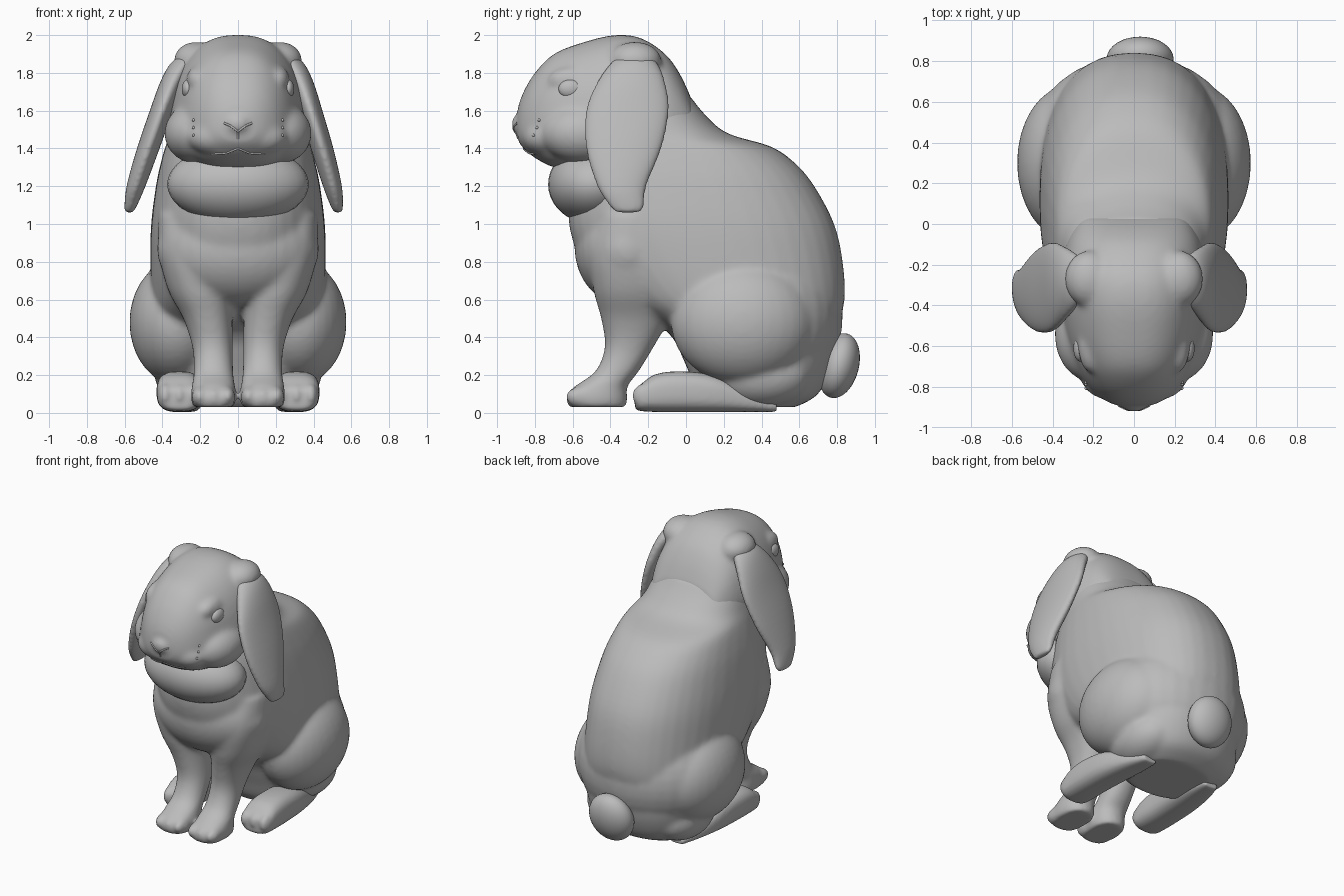
import bpy
import bmesh
from math import cos, sin, pi, copysign
from mathutils import Matrix, Vector
from mathutils.bvhtree import BVHTree

cube = bpy.data.objects.get("Cube")
if cube:
    bpy.data.objects.remove(cube, do_unlink=True)

grey = bpy.data.materials.new("stone_grey")
grey.use_nodes = True
grey.diffuse_color = (0.5, 0.5, 0.5, 1)
shader = next(n for n in grey.node_tree.nodes if n.type == 'BSDF_PRINCIPLED')
shader.inputs["Base Color"].default_value = grey.diffuse_color
shader.inputs["Roughness"].default_value = 0.8

SIDES = {"left": 1, "right": -1}


def spline(rows, steps=4):
    """Smoothly interpolate a list of loft sections."""
    out = []
    for i in range(len(rows) - 1):
        a, b = rows[max(i - 1, 0)], rows[i]
        c, d = rows[i + 1], rows[min(i + 2, len(rows) - 1)]
        for s in range(steps):
            t = s / steps
            out.append([q + t * ((r - p) + t * ((2 * p - 5 * q + 4 * r - s_)
                        + t * (3 * (q - r) + s_ - p))) / 2
                        for p, q, r, s_ in zip(a, b, c, d)])
    return out + [list(rows[-1])]


def loft(bm, rows, axis="z", side=1, power=2.0, taper=0.0, n=40):
    """Rows: position on axis, x centre, x radius, other centre, other radius."""
    rings = []
    for t, cx, rx, co, ro in spline(rows):
        ring = []
        for k in range(n):
            a = 2 * pi * k / n
            u = copysign(abs(cos(a)) ** (2 / power), cos(a))
            v = copysign(abs(sin(a)) ** (2 / power), sin(a))
            x, o = side * (cx + rx * u * (1 - taper * v)), co + ro * v
            ring.append(bm.verts.new((x, o, t) if axis == "z" else (x, t, o)))
        rings.append(ring)
    for r0, r1 in zip(rings, rings[1:]):
        for k in range(n):
            j = (k + 1) % n
            bm.faces.new((r0[k], r0[j], r1[j], r1[k]))
    bm.faces.new(rings[0])
    bm.faces.new(rings[-1])


def blob(bm, centre, radii, tilt=0.0):
    m = (Matrix.Translation(centre) @ Matrix.Rotation(tilt, 4, 'X')
         @ Matrix.Diagonal((*radii, 1)))
    bmesh.ops.create_uvsphere(bm, u_segments=32, v_segments=20, radius=1, matrix=m)


def finish(name, bm, voxel=0.0, smooth=6):
    """Make an object; a voxel size fuses its overlapping shapes into one skin."""
    bmesh.ops.recalc_face_normals(bm, faces=bm.faces)
    mesh = bpy.data.meshes.new(name)
    bm.to_mesh(mesh)
    bm.free()
    mesh.materials.append(grey)
    mesh.polygons.foreach_set("use_smooth", [True] * len(mesh.polygons))
    obj = bpy.data.objects.new(name, mesh)
    bpy.context.collection.objects.link(obj)
    if voxel:
        fuse = obj.modifiers.new("fuse", 'REMESH')
        fuse.mode = 'VOXEL'
        fuse.voxel_size = voxel
        fuse.use_smooth_shade = True
        relax = obj.modifiers.new("relax", 'SMOOTH')
        relax.factor = 0.5
        relax.iterations = smooth
    return obj


def span(t, lo, hi, half_width):
    return (t, 0, half_width, (lo + hi) / 2, (hi - lo) / 2)


# Body: torso, rump, chest, haunches and front legs in one skin
bm = bmesh.new()
loft(bm, [span(0.03, 0.12, 0.58, 0.28), span(0.10, 0.06, 0.70, 0.36),
          span(0.25, 0.0, 0.77, 0.42), span(0.43, -0.10, 0.80, 0.45),
          span(0.60, -0.38, 0.84, 0.46), span(0.80, -0.55, 0.83, 0.465),
          span(1.0, -0.62, 0.785, 0.46), span(1.2, -0.61, 0.68, 0.435),
          span(1.32, -0.59, 0.58, 0.41), span(1.41, -0.55, 0.45, 0.385),
          span(1.48, -0.52, 0.22, 0.36), span(1.58, -0.49, 0.10, 0.335),
          span(1.68, -0.45, 0.02, 0.30)], power=2.3)
blob(bm, (0, 0.38, 0.50), (0.52, 0.45, 0.45))
blob(bm, (0, -0.30, 0.87), (0.43, 0.29, 0.31))
for side in SIDES.values():
    blob(bm, (side * 0.32, 0.30, 0.48), (0.255, 0.38, 0.33))
    blob(bm, (side * 0.26, 0.40, 0.20), (0.18, 0.26, 0.17))
    loft(bm, [(0.03, 0.13, 0.11, -0.47, 0.155), (0.08, 0.13, 0.12, -0.47, 0.16),
              (0.14, 0.13, 0.115, -0.45, 0.14), (0.22, 0.13, 0.105, -0.365, 0.115),
              (0.35, 0.135, 0.107, -0.30, 0.13), (0.50, 0.16, 0.13, -0.27, 0.18),
              (0.65, 0.20, 0.17, -0.27, 0.22), (0.85, 0.24, 0.18, -0.27, 0.24),
              (1.05, 0.27, 0.15, -0.25, 0.20)], side=side, power=2.2)
    for i in (-1, 0, 1):
        blob(bm, (side * (0.13 + 0.075 * i), -0.555, 0.085), (0.042, 0.085, 0.055))
finish("body", bm, 0.015, 14)

# Hind feet, thinning towards the heel
for label, side in SIDES.items():
    bm = bmesh.new()
    loft(bm, [(-0.27, 0.31, 0.07, 0.07, 0.05), (-0.24, 0.31, 0.11, 0.08, 0.07),
              (-0.16, 0.31, 0.12, 0.105, 0.10), (-0.02, 0.31, 0.12, 0.112, 0.108),
              (0.16, 0.30, 0.115, 0.10, 0.096), (0.34, 0.28, 0.09, 0.06, 0.055),
              (0.48, 0.26, 0.055, 0.03, 0.025)], axis="y", side=side, power=2.8)
    for i in (-1, 0, 1):
        blob(bm, (side * (0.31 + 0.075 * i), -0.2, 0.09), (0.042, 0.085, 0.07))
    finish(label + "_hind_foot", bm, 0.012, 6)

# Head: skull, cheeks, muzzle, lids, ear roots and nose
bm = bmesh.new()
loft(bm, [span(-0.89, 1.44, 1.62, 0.09), span(-0.86, 1.40, 1.70, 0.15),
          span(-0.80, 1.35, 1.80, 0.215), span(-0.70, 1.30, 1.90, 0.275),
          span(-0.55, 1.28, 1.96, 0.325), span(-0.38, 1.28, 2.0, 0.35),
          span(-0.24, 1.30, 1.985, 0.35), span(-0.11, 1.35, 1.90, 0.325),
          span(-0.03, 1.40, 1.79, 0.29), span(0.03, 1.45, 1.66, 0.25)],
     axis="y", power=2.5, taper=0.18)
blob(bm, (0, -0.865, 1.53), (0.075, 0.06, 0.06))
for side in SIDES.values():
    blob(bm, (side * 0.22, -0.54, 1.48), (0.17, 0.23, 0.16))
    blob(bm, (side * 0.115, -0.74, 1.46), (0.15, 0.125, 0.10))
    blob(bm, (side * 0.215, -0.59, 1.76), (0.06, 0.14, 0.075))
    blob(bm, (side * 0.22, -0.27, 1.865), (0.12, 0.14, 0.10))
head = finish("head", bm, 0.015, 12)

# Chin roll
bm = bmesh.new()
blob(bm, (0, -0.49, 1.21), (0.375, 0.24, 0.21))
finish("dewlap", bm)

# Lop ears, the right one splayed a little wider
for label, side in SIDES.items():
    bm = bmesh.new()
    splay = 0.0 if side > 0 else 0.05
    rows = [(1.06, 0.53, 0.015, -0.31, 0.05), (1.085, 0.525, 0.03, -0.31, 0.085),
            (1.2, 0.50, 0.05, -0.34, 0.13), (1.4, 0.445, 0.06, -0.33, 0.20),
            (1.6, 0.385, 0.062, -0.31, 0.22), (1.75, 0.335, 0.065, -0.29, 0.18),
            (1.85, 0.285, 0.065, -0.275, 0.125), (1.91, 0.24, 0.04, -0.27, 0.06)]
    rows = [(z, x + splay * (2 - z), rx, y, ry) for z, x, rx, y, ry in rows]
    loft(bm, rows, side=side)
    finish(label + "_ear", bm, 0.012, 6)

# Tail
bm = bmesh.new()
blob(bm, (0.03, 0.81, 0.25), (0.165, 0.105, 0.175), tilt=-0.25)
finish("tail", bm)

# Face details laid on the head surface
surface = BVHTree.FromObject(head, bpy.context.evaluated_depsgraph_get())


def on_face(x, z):
    hit = surface.ray_cast(Vector((x, -2, z)), Vector((0, 1, 0)))[0]
    return hit or Vector((x, -0.85, z))


def face_line(name, points):
    curve = bpy.data.curves.new(name, 'CURVE')
    curve.dimensions = '3D'
    curve.bevel_depth = 0.006
    curve.bevel_resolution = 1
    line = curve.splines.new('POLY')
    dense = [Vector(a).lerp(Vector(b), k / 5)
             for a, b in zip(points, points[1:]) for k in range(5)]
    dense.append(Vector(points[-1]))
    line.points.add(len(dense) - 1)
    for p, d in zip(line.points, dense):
        p.co = (*on_face(d.x, d.y), 1)
    curve.materials.append(grey)
    bpy.context.collection.objects.link(bpy.data.objects.new(name, curve))


face_line("nose_crease", [(0, 1.49), (0, 1.45)])
for label, side in SIDES.items():
    face_line(label + "_nostril", [(0, 1.49), (side * 0.04, 1.52), (side * 0.075, 1.535)])
    face_line(label + "_mouth", [(0, 1.40), (side * 0.06, 1.375), (side * 0.14, 1.37)])
    # Eyes
    hit = surface.ray_cast(Vector((side * 2, -0.61, 1.715)), Vector((-side, 0, 0)))[0]
    eye = hit or Vector((side * 0.28, -0.61, 1.715))
    bm = bmesh.new()
    blob(bm, eye - Vector((side * 0.018, 0, 0)), (0.032, 0.065, 0.05))
    finish(label + "_eye", bm)
    # Whisker pads
    bm = bmesh.new()
    for z in (1.47, 1.51, 1.55):
        blob(bm, on_face(side * 0.235, z), (0.008, 0.008, 0.008))
    finish(label + "_whisker_dots", bm)
